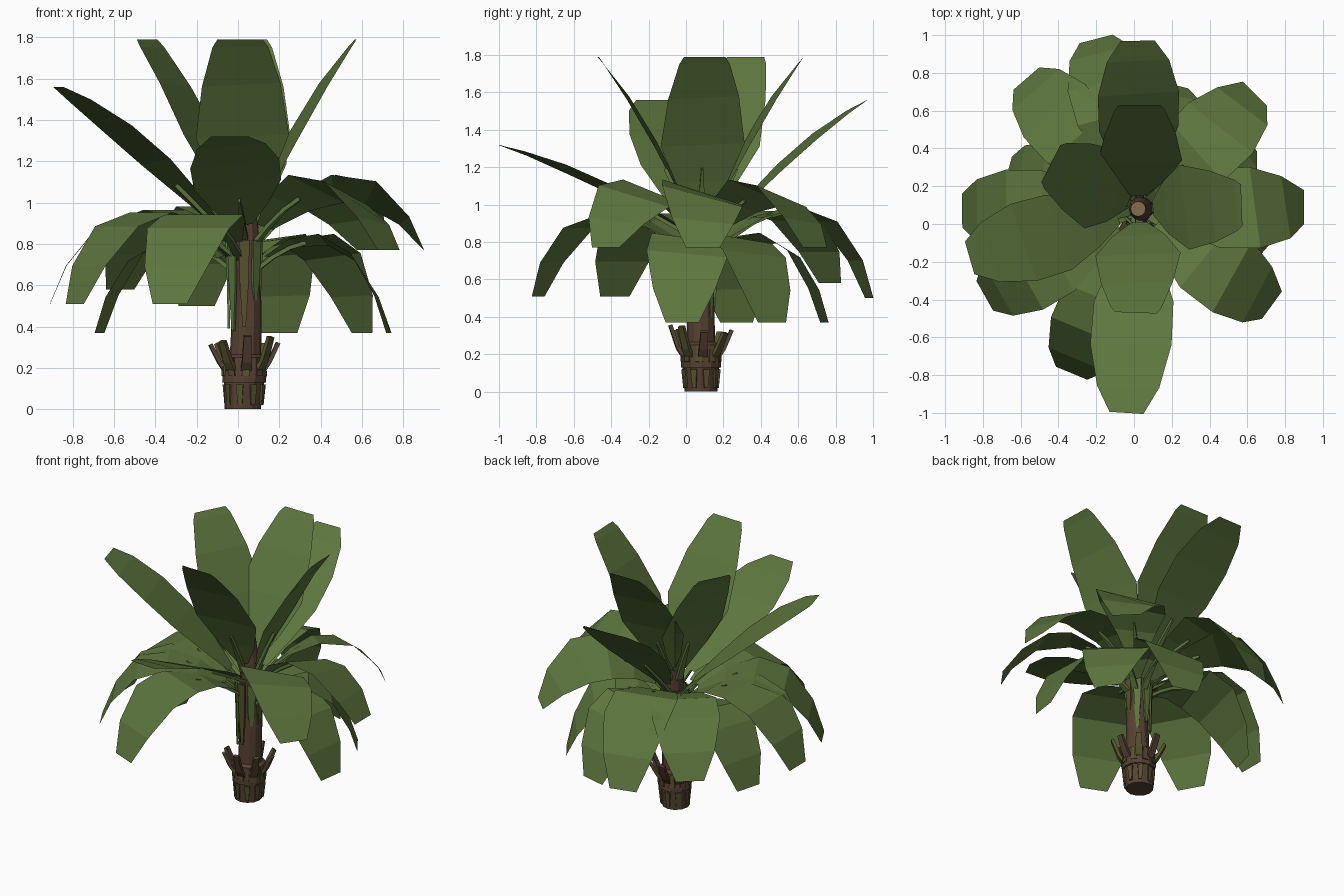
import bpy, bmesh, math, random
from mathutils import Vector

if "Cube" in bpy.data.objects:
    bpy.data.objects.remove(bpy.data.objects["Cube"])

random.seed(4)
CX, CY = 0.03, 0.08          # trunk axis


def srgb(r, g, b):
    f = lambda c: (c / 255 / 12.92) if c < 10 else ((c / 255 + 0.055) / 1.055) ** 2.4
    return (f(r), f(g), f(b), 1)


def material(name, *rgb):
    m = bpy.data.materials.new(name)
    m.diffuse_color = srgb(*rgb)
    m.use_nodes = True
    m.node_tree.nodes["Principled BSDF"].inputs["Base Color"].default_value = m.diffuse_color
    return m


LEAF = material("leaf green", 93, 118, 62)
STALK = material("stalk green", 92, 118, 62)
BARK = material("bark brown", 86, 65, 51)
OLIVE = material("olive sheath", 86, 82, 46)
CUT = material("cut tan", 132, 110, 78)


def make(name, verts, faces, mats):
    me = bpy.data.meshes.new(name)
    me.from_pydata(verts, [], faces)
    for m in mats:
        me.materials.append(m)
    ob = bpy.data.objects.new(name, me)
    bpy.context.collection.objects.link(ob)
    return ob


def sweep(name, path, side, widths, thick, mat):
    """Rectangular section swept along a path, with closed ends."""
    vs, fs = [], []
    for i, p in enumerate(path):
        d = (path[min(i + 1, len(path) - 1)] - path[max(i - 1, 0)]).normalized()
        n = side.cross(d).normalized() * thick / 2
        s = side * widths[i]
        vs += [p - s - n, p + s - n, p + s + n, p - s + n]
    for i in range(len(path) - 1):
        for k in range(4):
            a, b = 4 * i + k, 4 * i + (k + 1) % 4
            fs.append((a, b, b + 4, a + 4))
    e = len(vs) - 4
    fs += [(3, 2, 1, 0), (e, e + 1, e + 2, e + 3)]
    return make(name, vs, fs, [mat])


# Trunk: lathed profile (z, radius), swollen foot, cut top
profile = [(0, .088), (.13, .098), (.13, .106), (.155, .106), (.25, .100),
           (.265, .076), (.5, .070), (.7, .064), (.95, .062), (1.17, .040)]
N = 12
tv, tf = [], []
for z, r in profile:
    lean = CX - 0.008 + 0.022 * math.sin(min(z, 1.17) / 1.17 * math.pi)
    tv += [(lean + r * math.cos(2 * math.pi * k / N), CY + r * math.sin(2 * math.pi * k / N), z)
           for k in range(N)]
for i in range(len(profile) - 1):
    for k in range(N):
        a, b = i * N + k, i * N + (k + 1) % N
        tf.append((a, b, b + N, a + N))
tf += [tuple(reversed(range(N))), tuple(range(len(tv) - N, len(tv)))]
trunk = make("trunk", tv, tf, [BARK, CUT])
trunk.data.polygons[len(tf) - 1].material_index = 1


def radial(a, r, z):
    return Vector((CX + r * math.cos(a), CY + r * math.sin(a), z))


def tangent(a):
    return Vector((-math.sin(a), math.cos(a), 0))


# Old leaf stubs curling out of the foot
for k in range(8):
    a = 2 * math.pi * k / 8 + 0.1
    h = 0.31 + 0.05 * random.random()
    path = [radial(a, .095, .19), radial(a, .122, .23), radial(a, .165, h)]
    sweep("leaf_stub", path, tangent(a), [.026, .023, .018], .02, (BARK, OLIVE)[k % 2])

# Bark plates on the foot, olive and brown
for k in range(9):
    a = 2 * math.pi * k / 9 + 0.3
    sweep("foot_plate", [radial(a, .090, .02), radial(a, .099, .12)], tangent(a),
          [.010, .018], .01, OLIVE)
    sweep("foot_plate_upper", [radial(a + .3, .104, .16), radial(a + .3, .100, .25)], tangent(a + .3),
          [.02, .012], .01, (OLIVE, BARK)[k % 2])

# Thin sheaths rising along the trunk
for k in range(8):
    a = 2 * math.pi * k / 8
    z0 = 0.36 + 0.18 * random.random()
    sweep("trunk_sheath", [radial(a, .074, z0), radial(a, .078, .62), radial(a, .085, .82)],
          tangent(a), [.008, .022, .026], .012, STALK if k % 3 else OLIVE)

# Leaf blade outlines: position along the leaf, half width
CROWN = [(.06, .04), (.22, .14), (.43, .225), (.72, .19), (.95, .135), (1, .11)]
BROAD = [(.08, .05), (.23, .135), (.42, .21), (.64, .215), (.86, .165), (1, .09)]


def leaf(x, y, z, zbase, rc, zc, outline=BROAD, roll=0.0):
    """Flat blade and stalk on an arc from the trunk to the tip (x, y, z);
    rc (share of reach) and zc place the arc's control point, and roll
    dips one long edge of the blade."""
    a = math.atan2(y - CY, x - CX)
    reach = math.hypot(x - CX, y - CY)
    p0, c, tip = radial(a, .045, zbase), radial(a, reach * rc, zc), radial(a, reach, z)
    at = lambda t: p0 * (1 - t) ** 2 + c * 2 * t * (1 - t) + tip * t * t
    along = lambda t: ((c - p0) * (1 - t) + (tip - c) * t).normalized()
    s = tangent(a)
    vs, fs = [], []
    for i, (t, w) in enumerate(outline):
        dip = along(t).cross(s) * roll * math.sin(math.pi * t)
        vs += [at(t) - s * w + dip, at(t) + s * w - dip]
        if i:
            fs.append((2 * i - 2, 2 * i, 2 * i + 1, 2 * i - 1))
    make("leaf_blade", vs, fs, [LEAF])
    sweep("leaf_stalk", [at(t) - along(t).cross(s) * .014 for t in (0, .1, .2, .3)], s,
          [.022, .017, .012, .005], .02, STALK)


# Steep crown leaves
for x, y in [(.01, -.47), (.57, .10), (-.44, .32), (.03, .63)]:
    leaf(x, y, 1.79, .90, .46, 1.42, CROWN, -.02)

# Rising middle leaves
leaf(-.04, -1.0, 1.32, .84, .54, 1.17, roll=-.03)
leaf(.02, .97, 1.56, .80, .58, 1.35, roll=-.02)
leaf(-.87, -.18, 1.56, .80, .58, 1.34, roll=-.02)

# Arching leaves with tips near z = 0.77
for x, y in [(.90, .09), (.64, .69), (.73, -.43)]:
    leaf(x, y, .77, .80, .62, 1.36, roll=.07)

# Drooping leaves
for x, y, z, zc in [(-.20, .98, .50, 1.32), (-.91, .07, .51, 1.26), (-.79, -.38, .51, 1.26),
                    (-.33, -.79, .51, 1.24), (-.57, .77, .58, 1.26)]:
    leaf(x, y, z, .74, .73, zc)

# Lowest leaves
for x, y in [(.73, -.02), (.60, .46), (-.67, .27), (.20, .74)]:
    leaf(x, y, .37, .68, .72, 1.08, roll=.03)
